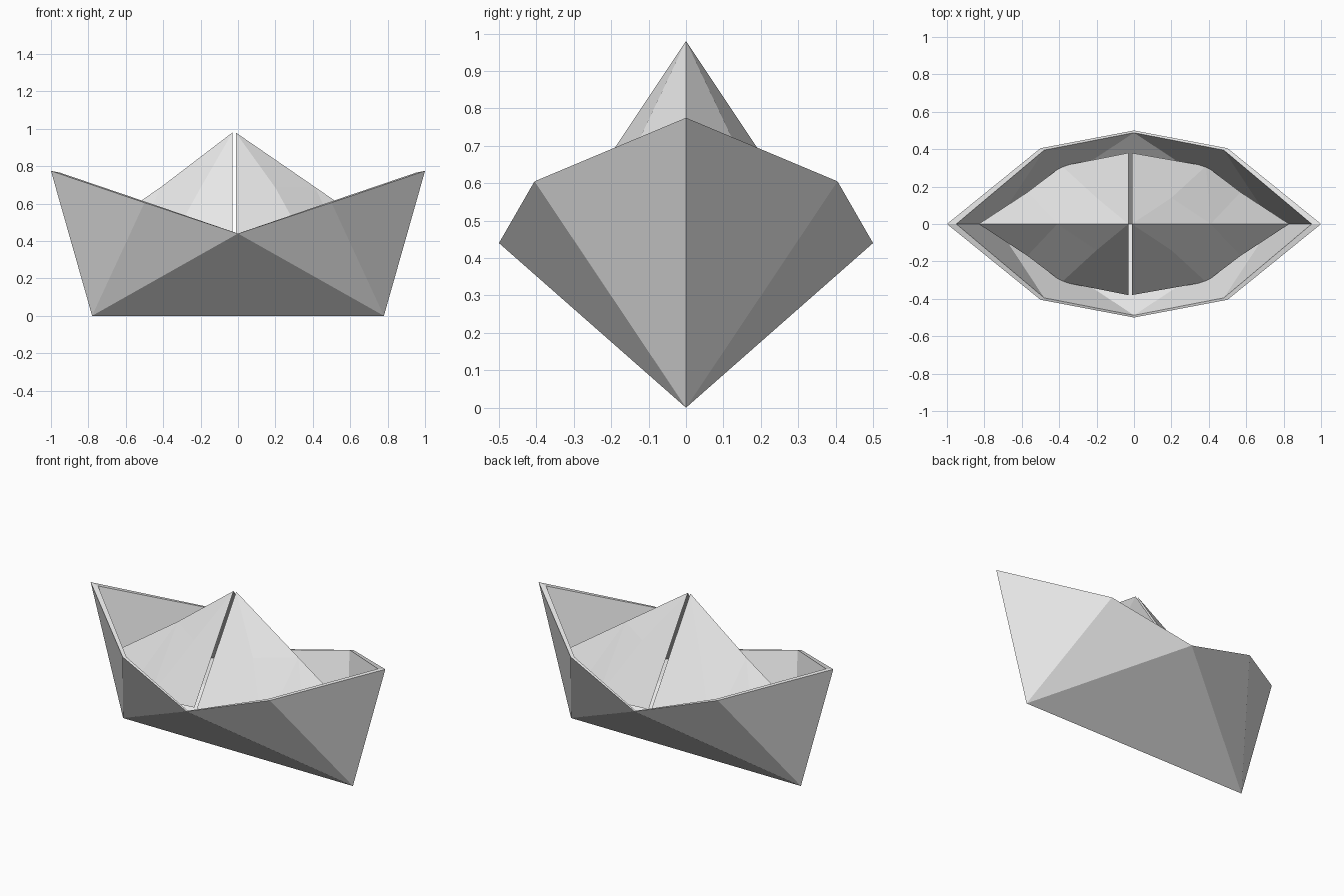
import bpy
import bmesh

if "Cube" in bpy.data.objects:
    bpy.data.objects.remove(bpy.data.objects["Cube"], do_unlink=True)

paper = bpy.data.materials.new("white_paper")
paper.use_nodes = True
COLOUR = (0.8, 0.8, 0.8, 1)
paper.diffuse_color = COLOUR
paper.node_tree.nodes["Principled BSDF"].inputs["Base Color"].default_value = COLOUR


def make_object(name, polygons, closed):
    """Weld a list of polygons into one flat-shaded object."""
    bm = bmesh.new()
    for points in polygons:
        bm.faces.new([bm.verts.new(p) for p in points])
    bmesh.ops.remove_doubles(bm, verts=bm.verts, dist=0.0005)
    if closed:
        bmesh.ops.recalc_face_normals(bm, faces=bm.faces)
    else:
        bm.normal_update()
        for face in bm.faces:
            if face.normal.z < 0:
                face.normal_flip()
    mesh = bpy.data.meshes.new(name)
    bm.to_mesh(mesh)
    bm.free()
    mesh.materials.append(paper)
    obj = bpy.data.objects.new(name, mesh)
    bpy.context.collection.objects.link(obj)
    return obj


def mirrored(points, sx, sy):
    return [(x * sx, y * sy, z) for x, y, z in points]


# Folded hull: outer skin, inner skin and the narrow rim between them
outer = dict(keel=(0.78, 0, 0), tip=(1, 0, 0.775),
             corner=(0.5, 0.405, 0.605), middle=(0, 0.5, 0.44))
inner = dict(keel=(0.74, 0, 0.025), tip=(0.95, 0, 0.765),
             corner=(0.48, 0.395, 0.605), middle=(0, 0.488, 0.44))
hull = []
for sy in (1, -1):
    for skin in (outer, inner):
        kx, ky, kz = skin["keel"]
        hull.append(mirrored([(-kx, ky, kz), (kx, ky, kz), skin["middle"]], 1, sy))
    for sx in (1, -1):
        for skin in (outer, inner):
            for names in (("keel", "tip", "corner"), ("keel", "corner", "middle")):
                hull.append(mirrored([skin[n] for n in names], sx, sy))
        for a, b in (("tip", "corner"), ("corner", "middle")):
            hull.append(mirrored([outer[a], outer[b], inner[b], inner[a]], sx, sy))
make_object("hull", hull, True)

# Peaked centre fold: two open halves with a narrow slit between them
ridge_mid = (0.41, 0, 0.69)
fold = (0.2, 0.14, 0.685)
low_corner = (0.385, 0.31, 0.35)
low_side = (0.57, 0.17, 0.36)
ridge_end = (0.83, 0, 0.4)
for name, sx, slit in (("peak_left", 1, -0.012), ("peak_right", -1, 0.03)):
    apex = (slit, 0, 0.98)
    bottom = (slit, 0.38, 0.41)
    panels = [
        (apex, fold, low_corner, bottom),
        (apex, ridge_mid, fold),
        (ridge_mid, low_corner, fold),
        (ridge_mid, low_side, low_corner),
        (ridge_mid, ridge_end, low_side),
    ]
    make_object(name, [mirrored(p, sx, sy) for sy in (1, -1) for p in panels], False)
